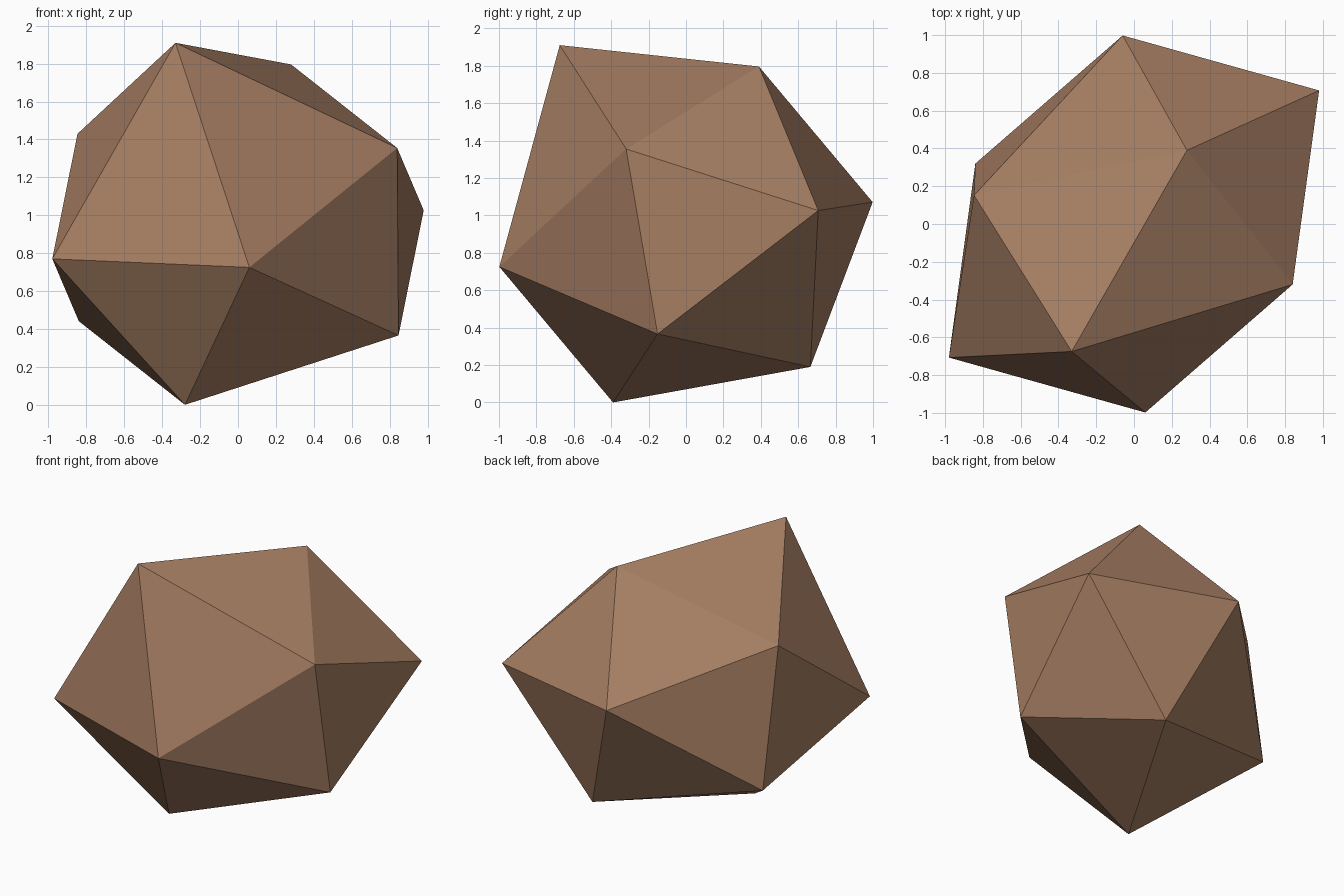
import bpy, bmesh
from mathutils import Vector

if "Cube" in bpy.data.objects:
    bpy.data.objects.remove(bpy.data.objects["Cube"])

CENTRE = Vector((0, 0, 0.898))

# Half of the skewed icosahedron's corners, relative to its centre
half = [Vector(p) for p in (
    (0.28, 0.39, 0.898),
    (0.84, -0.32, 0.457),
    (0.98, 0.707, 0.128),
    (0.847, -0.152, -0.532),
    (0.06, -0.998, -0.173),
)]
# The other half mirrors through the centre
corners = half + [-p for p in half]
# The peak is pulled upwards, so its pair is given separately
corners += [Vector((-0.33, -0.675, 1.012)), Vector((0.285, 0.665, -0.708))]

# Boulder: convex skin over the corners
bm = bmesh.new()
for p in corners:
    bm.verts.new(p + CENTRE)
bmesh.ops.convex_hull(bm, input=bm.verts[:])
bmesh.ops.recalc_face_normals(bm, faces=bm.faces[:])
for f in bm.faces:
    f.smooth = False
mesh = bpy.data.meshes.new("boulder")
bm.to_mesh(mesh)
bm.free()

# Single flat brown
brown = bpy.data.materials.new("brown stone")
brown.diffuse_color = (0.38, 0.208, 0.124, 1)
brown.use_nodes = True
brown.node_tree.nodes["Principled BSDF"].inputs["Base Color"].default_value = brown.diffuse_color
mesh.materials.append(brown)

boulder = bpy.data.objects.new("boulder", mesh)
bpy.context.collection.objects.link(boulder)
